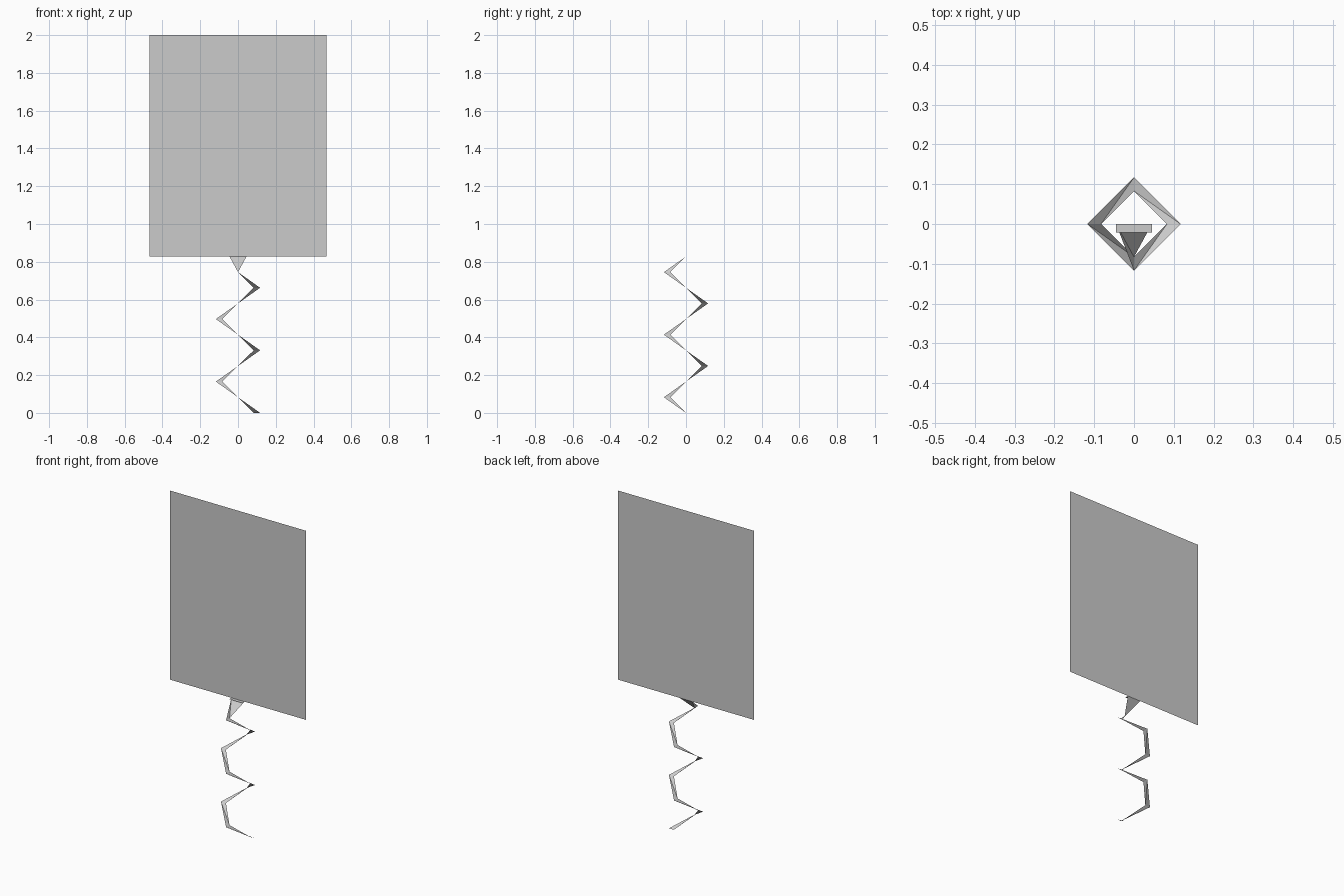
import bpy
import math

if "Cube" in bpy.data.objects:
    bpy.data.objects.remove(bpy.data.objects["Cube"])

R_IN, R_OUT = 0.083, 0.117   # ribbon edges
STEP = 0.0828                # rise per quarter turn
STEPS = 10
TOP = STEP * STEPS           # bottom edge of the panel
HALF = 0.468                 # panel half width
NECK = 0.045                 # half width of the spring's top end


def add_mesh(name, verts, faces):
    mesh = bpy.data.meshes.new(name)
    mesh.from_pydata(verts, [], faces)
    mesh.update()
    obj = bpy.data.objects.new(name, mesh)
    bpy.context.collection.objects.link(obj)
    return obj


# Square spring: flat ribbon climbing clockwise, four steps per turn
verts, faces = [], []
for i in range(STEPS):
    a = -i * math.pi / 2
    for r in (R_IN, R_OUT):
        verts.append((r * math.cos(a), r * math.sin(a), i * STEP))
    if i:
        b = 2 * i
        faces += [(b - 2, b, b + 1), (b - 2, b + 1, b - 1)]

# Last step twists inward to a wide neck under the panel
n = len(verts)
verts += [(-NECK, 0, TOP), (NECK, 0, TOP)]
faces += [(n - 2, n + 1, n), (n - 1, n - 2, n)]
add_mesh("spring", verts, faces)

# Small flat tab where the spring meets the panel
add_mesh("spring_tab",
         [(-NECK, -0.022, TOP), (NECK, -0.022, TOP), (NECK, 0, TOP), (-NECK, 0, TOP)],
         [(0, 1, 2, 3)])

# Upright thin panel
add_mesh("panel",
         [(-HALF, 0, TOP), (HALF, 0, TOP), (HALF, 0, 2), (-HALF, 0, 2)],
         [(0, 1, 2, 3)])
